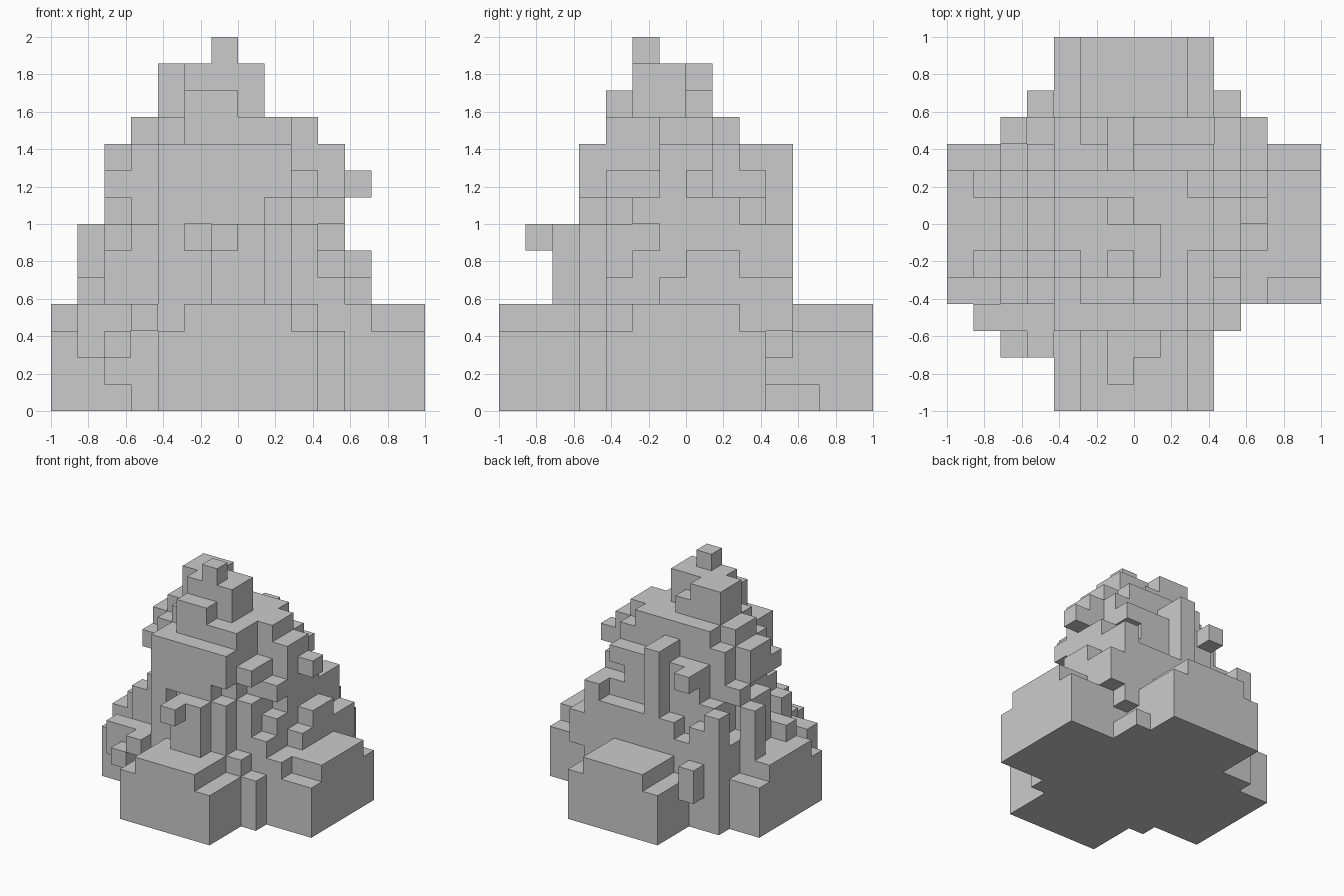
import bpy, bmesh, math
from mathutils import Vector

if "Cube" in bpy.data.objects:
    bpy.data.objects.remove(bpy.data.objects["Cube"])

U = 1 / 7                      # edge of one cube
owner = {}                     # cell -> part name

def block(part, x0, x1, y0, y1, z0, z1):
    for x in range(x0, x1):
        for y in range(y0, y1):
            for z in range(z0, z1):
                owner.setdefault((x, y, z), part)

def carve(x0, x1, y0, y1, z0, z1):
    for x in range(x0, x1):
        for y in range(y0, y1):
            for z in range(z0, z1):
                owner.pop((x, y, z), None)

# four-armed base with stepped shoulders
P = 'base'
block(P, -3, 3, -7, 7, 0, 3)
block(P, -7, 7, -3, 3, 0, 3)
block(P, -2, 2, -7, 7, 3, 4)
block(P, -7, 7, -2, 2, 3, 4)
block(P, -5, 5, -3, 3, 3, 4)
block(P, -3, 3, -4, 4, 3, 4)

# corner rocks between the arms
P = 'corner_rocks'
block(P, 3, 4, -4, -3, 0, 3)
block(P, 3, 4, 3, 5, 0, 1)
block(P, 3, 4, 3, 4, 2, 5)
block(P, 4, 5, 3, 4, 3, 5)
block(P, -5, -3, 3, 4, 0, 6)
block(P, -5, -4, 3, 4, 6, 7)
block(P, -4, -3, 4, 5, 2, 4)
block(P, -4, -3, -4, -3, 0, 4)
block(P, -5, -4, -4, -3, 1, 4)
block(P, -6, -5, -4, -3, 2, 4)
block(P, -5, -4, -5, -4, 2, 3)
block(P, -4, -3, -5, -4, 3, 4)

# lower body
P = 'lower_body'
block(P, -5, 4, -3, 3, 4, 5)
block(P, 4, 5, -1, 3, 4, 5)
block(P, -4, 4, -3, 3, 5, 6)
block(P, -4, 3, -3, 3, 6, 7)
block(P, 3, 4, -1, 4, 6, 7)
block(P, -4, 4, 3, 4, 4, 6)
carve(-3, -2, 3, 4, 5, 6)
block(P, -3, 2, -4, -3, 4, 6)
block(P, 1, 2, -4, -3, 6, 7)
block(P, -3, -2, -4, -3, 6, 7)
block(P, -1, 1, -5, -4, 4, 7)
block(P, -1, 0, -6, -5, 6, 7)
block(P, 4, 5, 0, 2, 5, 6)
block(P, -6, -5, 1, 2, 4, 7)
block(P, -6, -5, -2, -1, 4, 5)
block(P, -5, -4, -1, 1, 5, 7)
block(P, -5, -4, -3, -2, 5, 6)
carve(3, 4, -3, -2, 5, 6)

# upper body with overhanging ledges
P = 'upper_body'
block(P, -4, 3, -2, 2, 7, 10)
block(P, -3, 2, -3, 3, 7, 9)
block(P, -3, 2, -3, 2, 9, 10)
block(P, -3, 1, -4, -3, 7, 9)
block(P, 1, 2, -4, -3, 8, 10)
block(P, -2, 1, -4, -3, 9, 10)
block(P, -3, -2, -4, -3, 9, 10)
block(P, 2, 3, -3, -2, 8, 9)
block(P, 3, 4, -2, 2, 7, 8)
block(P, 3, 4, -1, 1, 8, 10)
block(P, 4, 5, 0, 1, 8, 9)
block(P, 2, 3, 2, 3, 8, 9)
block(P, -1, 0, 2, 4, 6, 10)
block(P, -3, -2, 2, 4, 8, 9)
block(P, -5, -4, -2, 1, 8, 9)
block(P, -5, -4, -1, 1, 9, 10)
block(P, -5, -4, 1, 2, 7, 8)
carve(2, 3, -2, -1, 9, 10)

# crown and top stone
P = 'crown'
block(P, -3, 2, -2, 2, 10, 11)
block(P, -2, 2, -3, -2, 10, 11)
block(P, 2, 3, -1, 1, 10, 11)
block(P, -4, -3, -1, 1, 10, 11)
block(P, -2, 0, -3, -2, 11, 12)
block(P, -3, 0, -1, 1, 11, 12)
block(P, -2, 1, -2, 0, 11, 13)
block(P, -3, -1, -1, 1, 12, 13)
block('top_stone', -1, 0, -2, -1, 13, 14)

# build each part from the exposed cube sides only
def side(cell, axis, sign):
    c = Vector(cell) + Vector((.5, .5, .5))
    n, u, v = (Vector([float(i == (axis + k) % 3) for i in range(3)]) for k in range(3))
    quad = [c + n * sign / 2 + u * a / 2 + v * b / 2
            for a, b in ((-1, -1), (1, -1), (1, 1), (-1, 1))]
    return quad if sign > 0 else quad[::-1]

for part in sorted(set(owner.values())):
    bm = bmesh.new()
    for cell in [c for c in owner if owner[c] == part]:
        for axis in range(3):
            for sign in (-1, 1):
                near = list(cell)
                near[axis] += sign
                if tuple(near) not in owner:
                    bm.faces.new([bm.verts.new(p * U) for p in side(cell, axis, sign)])
    bmesh.ops.remove_doubles(bm, verts=bm.verts, dist=0.001)
    bmesh.ops.dissolve_limit(bm, angle_limit=math.radians(1), verts=bm.verts, edges=bm.edges)
    mesh = bpy.data.meshes.new(part)
    bm.to_mesh(mesh)
    bm.free()
    bpy.context.collection.objects.link(bpy.data.objects.new(part, mesh))
